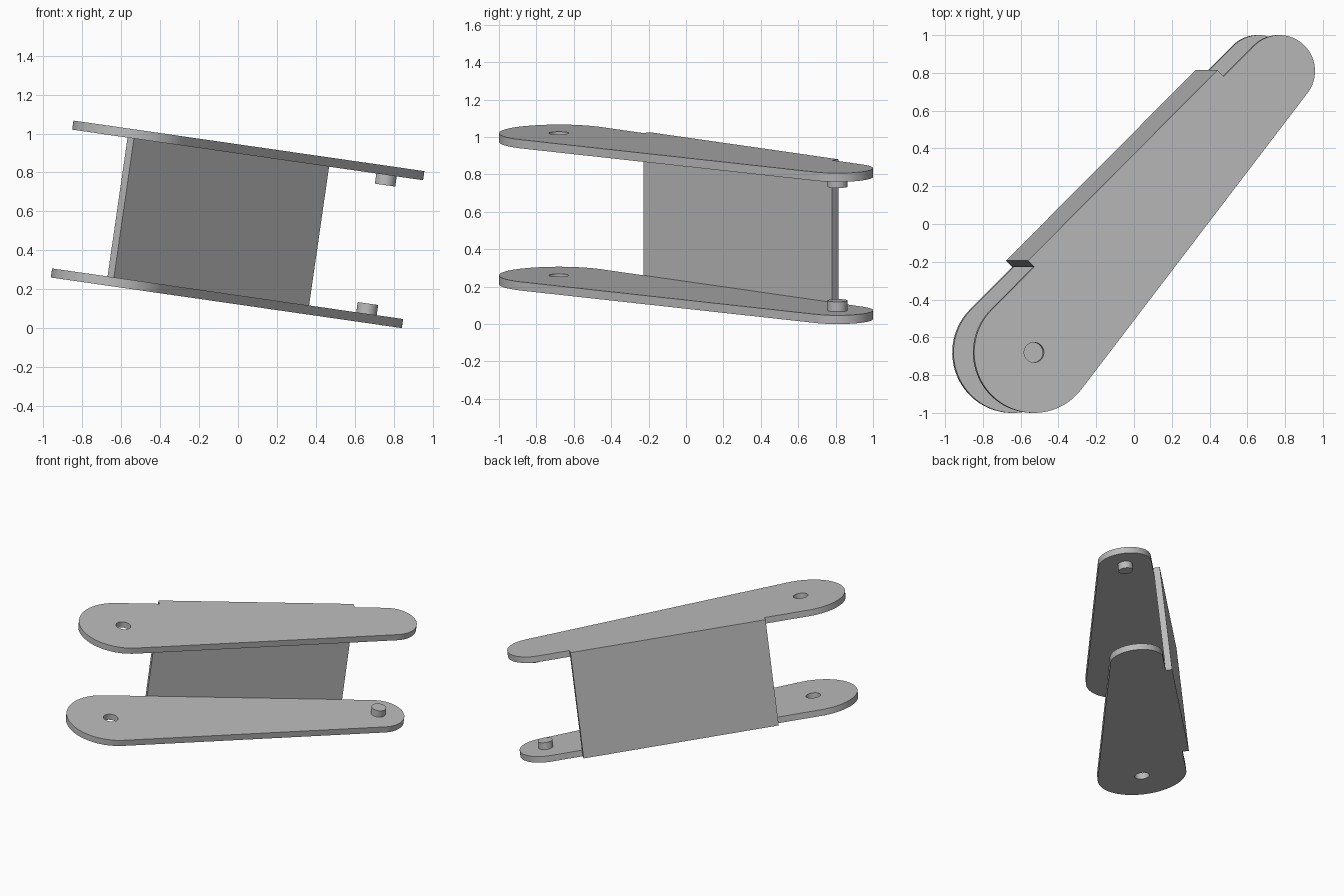
import bpy
import math
from mathutils import Matrix, Vector

cube = bpy.data.objects.get("Cube")
if cube:
    bpy.data.objects.remove(cube, do_unlink=True)

TILT = math.radians(8.2)
THICK = 0.047                       # plate and wall thickness
HEIGHT = 0.815                      # overall height before tilting
BIG, SMALL, PIN = 0.32, 0.19, 0.053  # radii
A = Vector((0, -0.68))              # centre of the large end
B = Vector((1.313, 0.81))           # centre of the small end

# Tilt about y, with the lower right corner of the bottom plate on the ground
PLACE = (Matrix.Translation((0.842, 0, 0)) @ Matrix.Rotation(TILT, 4, "Y")
         @ Matrix.Translation((-B.x - SMALL, 0, 0)))

grey = bpy.data.materials.new("light grey")
grey.use_nodes = True
colour = (0.5, 0.5, 0.5, 1)
grey.diffuse_color = colour
grey.node_tree.nodes["Principled BSDF"].inputs["Base Color"].default_value = colour

# Common tangents of the two end circles
axis = B - A
heading = math.atan2(axis.y, axis.x)
spread = math.acos((BIG - SMALL) / axis.length)


def arc(centre, radius, start, end, steps=48):
    angles = [start + (end - start) * i / steps for i in range(steps + 1)]
    return [centre + radius * Vector((math.cos(a), math.sin(a))) for a in angles]


def slab(name, loops, z, depth):
    """Extrude closed outlines upward from z; inner outlines become holes."""
    curve = bpy.data.curves.new(name, "CURVE")
    curve.dimensions = "2D"
    curve.fill_mode = "BOTH"
    curve.extrude = depth / 2
    for loop in loops:
        spline = curve.splines.new("POLY")
        spline.points.add(len(loop) - 1)
        spline.use_cyclic_u = True
        for point, p in zip(spline.points, loop):
            point.co = (p.x, p.y, 0, 1)
    obj = bpy.data.objects.new(name, curve)
    bpy.context.collection.objects.link(obj)
    bpy.ops.object.select_all(action="DESELECT")
    obj.select_set(True)
    bpy.context.view_layer.objects.active = obj
    bpy.ops.object.convert(target="MESH")
    obj = bpy.context.object
    obj.name = name
    obj.data.transform(PLACE @ Matrix.Translation((0, 0, z + depth / 2)))
    obj.data.materials.clear()
    obj.data.materials.append(grey)
    bpy.ops.object.shade_smooth_by_angle(angle=math.radians(30))
    return obj


def circle(centre):
    return arc(centre, PIN, 0, math.tau)[:-1]


# Tapered plates with a pivot hole in the large end
outline = (arc(B, SMALL, heading - spread, heading + spread)
           + arc(A, BIG, heading + spread, heading + math.tau - spread))
slab("bottom_plate", [outline, circle(A)], 0, THICK)
slab("top_plate", [outline, circle(A)], HEIGHT - THICK, THICK)

# Inward facing pins on the small end
PIN_LENGTH = 0.053
slab("bottom_pin", [circle(B)], THICK, PIN_LENGTH)
slab("top_pin", [circle(B)], HEIGHT - THICK - PIN_LENGTH, PIN_LENGTH)

# Side wall lying against the straight back edge of both plates
normal = Vector((math.cos(heading + spread), math.sin(heading + spread)))
along = Vector((normal.y, -normal.x))
edge = A + normal * BIG
near, far = edge + along * 0.32, edge + along * 1.75
slab("side_wall", [[near, far, far + normal * THICK, near + normal * THICK]], 0, HEIGHT)
